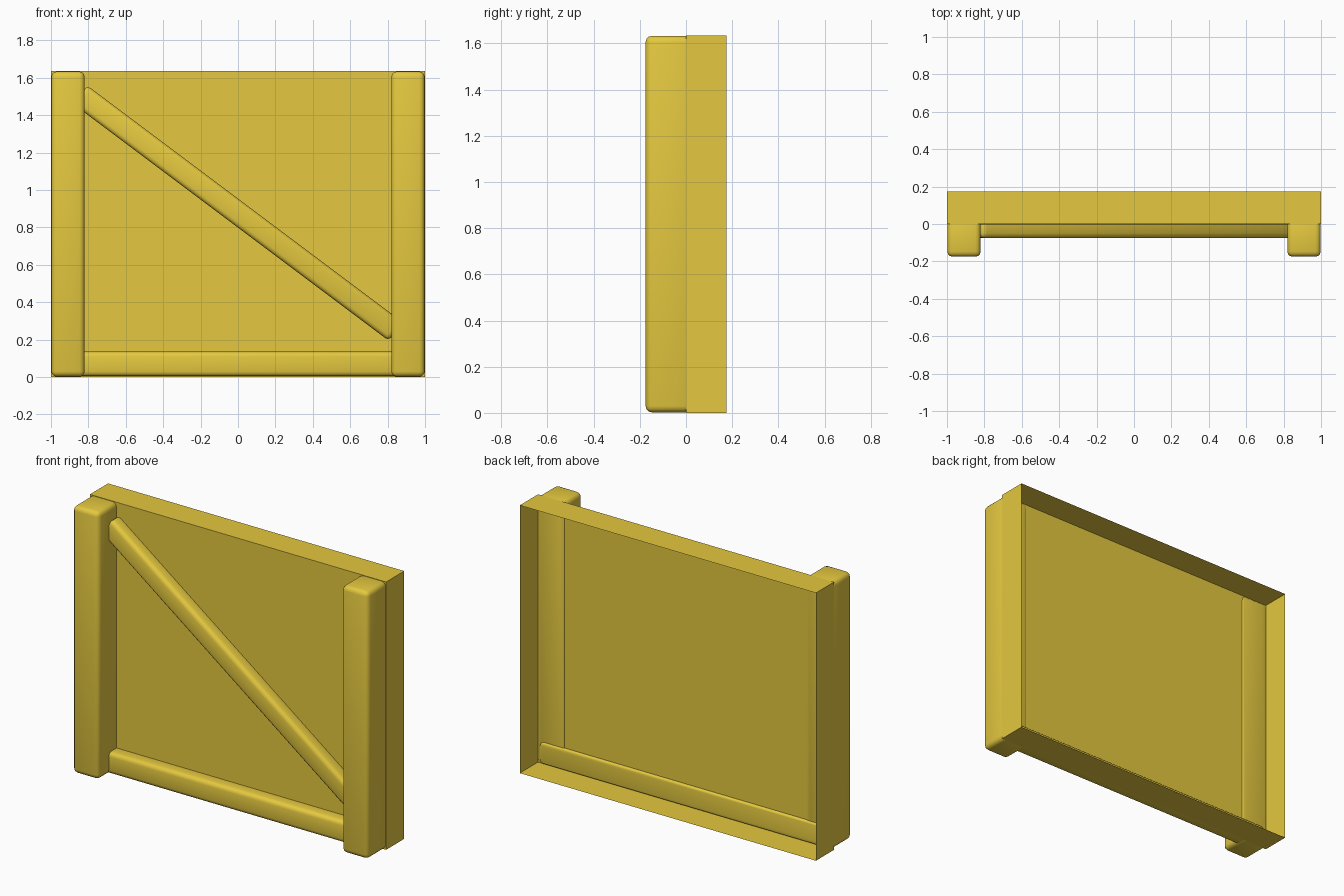
import bpy, bmesh, math
from mathutils import Vector, Matrix

if "Cube" in bpy.data.objects:
    bpy.data.objects.remove(bpy.data.objects["Cube"])

H = 1.635

wood = bpy.data.materials.new("golden_wood")
wood.diffuse_color = (0.78, 0.58, 0.05, 1)
wood.use_nodes = True
wood.node_tree.nodes["Principled BSDF"].inputs["Base Color"].default_value = wood.diffuse_color


def finish(name, bm, smooth=True):
    bmesh.ops.recalc_face_normals(bm, faces=bm.faces)
    me = bpy.data.meshes.new(name)
    bm.to_mesh(me)
    bm.free()
    me.materials.append(wood)
    ob = bpy.data.objects.new(name, me)
    bpy.context.collection.objects.link(ob)
    if smooth:
        bpy.ops.object.select_all(action='DESELECT')
        ob.select_set(True)
        bpy.context.view_layer.objects.active = ob
        bpy.ops.object.shade_smooth_by_angle(angle=math.radians(40))
    return ob


def box(lo, hi):
    lo, hi = Vector(lo), Vector(hi)
    bm = bmesh.new()
    bmesh.ops.create_cube(bm, size=1, matrix=Matrix.Translation((lo + hi) / 2)
                          @ Matrix.Diagonal((*(hi - lo), 1)))
    return bm


def timber(name, lo, hi, front_r, back_r):
    """Worn beam: generous rounding at the front, tighter at the back."""
    bm = box(lo, hi)

    def at_back(e):
        return all(abs(v.co.y - hi[1]) < 1e-5 for v in e.verts)

    for pick, r in ((lambda e: not at_back(e), front_r), (at_back, back_r)):
        bmesh.ops.bevel(bm, geom=[e for e in bm.edges if pick(e)], offset=r,
                        segments=3, profile=0.5, affect='EDGES', clamp_overlap=True)
    return finish(name, bm)


# Thin wall panel: flat front with returned edges, open at the back
bm = box((-1, 0, 0), (1, 0.175, H))
back = [f for f in bm.faces if f.calc_center_median().y > 0.17]
bmesh.ops.delete(bm, geom=back, context='FACES_ONLY')
finish("wall_panel", bm, smooth=False)

# Upright posts, showing slightly through the panel
for side, x0 in (("left", -0.998), ("right", 0.82)):
    timber(side + "_post", (x0, -0.175, 0.002), (x0 + 0.178, 0.005, H - 0.002), 0.028, 0.008)

# Bottom rail
timber("bottom_rail", (-0.98, -0.075, 0.004), (0.98, 0.016, 0.135), 0.025, 0.012)

# Diagonal brace
brace = timber("diagonal_brace", (-1.055, -0.075, -0.062), (1.055, -0.001, 0.062), 0.025, 0.004)
brace.location = (0, 0, 0.876)
brace.rotation_euler = (0, math.atan2(1.23, 1.64), 0)
